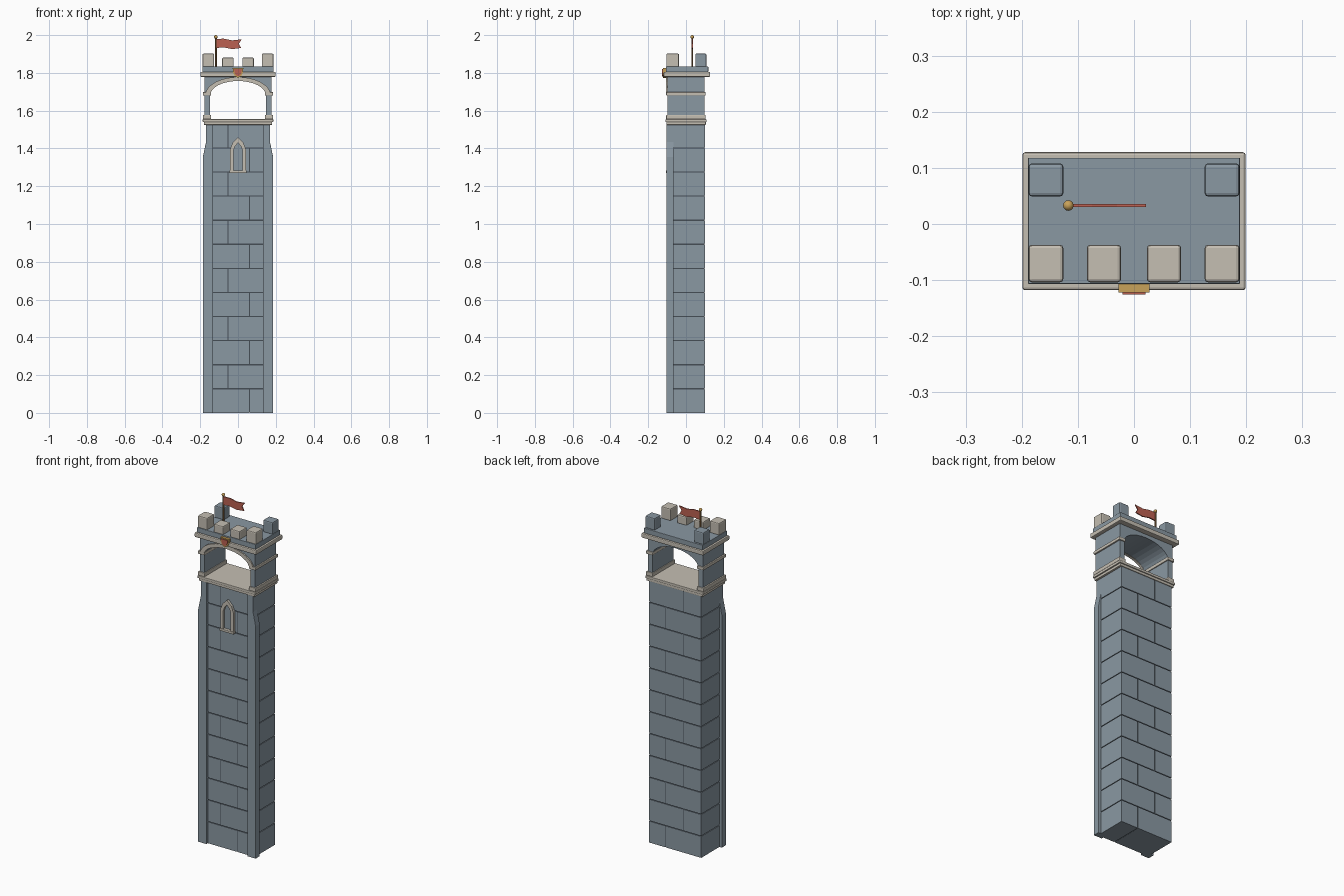
import bpy, bmesh, math
from mathutils import Vector

if "Cube" in bpy.data.objects:
    bpy.data.objects.remove(bpy.data.objects["Cube"])


def material(name, rgb):
    m = bpy.data.materials.new(name)
    m.diffuse_color = (*rgb, 1)
    m.use_nodes = True
    m.node_tree.nodes["Principled BSDF"].inputs["Base Color"].default_value = m.diffuse_color
    return m


SLATE = material("slate stone", (0.255, 0.315, 0.365))
PALE = material("pale stone", (0.56, 0.52, 0.45))
MORTAR = material("dark mortar", (0.06, 0.075, 0.09))
RED = material("red cloth", (0.50, 0.12, 0.085))
GOLD = material("gold", (0.58, 0.36, 0.10))
WOOD = material("brown wood", (0.25, 0.13, 0.05))


def finish(name, bm, mat, bevel=0):
    bmesh.ops.recalc_face_normals(bm, faces=bm.faces)
    me = bpy.data.meshes.new(name)
    bm.to_mesh(me)
    bm.free()
    me.materials.append(mat)
    ob = bpy.data.objects.new(name, me)
    bpy.context.collection.objects.link(ob)
    if bevel:
        mod = ob.modifiers.new("soft edges", 'BEVEL')
        mod.width = bevel
        mod.segments = 2
    return ob


def add_box(bm, x0, x1, y0, y1, z0, z1):
    vs = bmesh.ops.create_cube(bm, size=1)['verts']
    for v in vs:
        v.co = Vector(((x0 + x1) / 2 + v.co.x * (x1 - x0),
                       (y0 + y1) / 2 + v.co.y * (y1 - y0),
                       (z0 + z1) / 2 + v.co.z * (z1 - z0)))


def box(name, mat, x0, x1, y0, y1, z0, z1, bevel=0):
    bm = bmesh.new()
    add_box(bm, x0, x1, y0, y1, z0, z1)
    return finish(name, bm, mat, bevel)


def extrude_xz(name, mat, pts, y0, y1, bevel=0):
    """Extrude an (x, z) outline along y."""
    bm = bmesh.new()
    face = bm.faces.new([bm.verts.new((x, y0, z)) for x, z in pts])
    ext = bmesh.ops.extrude_face_region(bm, geom=[face])['geom']
    for v in ext:
        if isinstance(v, bmesh.types.BMVert):
            v.co.y = y1
    return finish(name, bm, mat, bevel)


def arc(a, b, z, n=16):
    """Half ellipse from left to right."""
    return [(-a * math.cos(math.pi * i / n), z + b * math.sin(math.pi * i / n))
            for i in range(n + 1)]


# Shaft: mortar core with courses of blocks, joints alternating
HX, FRONT, BACK, ROW, GAP = 0.169, -0.088, 0.101, 0.1275, 0.003
box("mortar_core", MORTAR, -HX + 0.004, HX - 0.004, FRONT + 0.004, BACK - 0.004, 0.001, 1.53)
bm = bmesh.new()
for r in range(12):
    joint = 0.06 if r % 2 == 0 else -0.053
    z0, z1 = r * ROW + (GAP if r else 0), (r + 1) * ROW - GAP
    add_box(bm, -HX, joint - GAP, FRONT, BACK, z0, z1)
    add_box(bm, joint + GAP, HX, FRONT, BACK, z0, z1)
finish("shaft_blocks", bm, SLATE)

# Front corner buttresses, tapering in near the top
for side, s in (("left", -1), ("right", 1)):
    extrude_xz(side + "_buttress", SLATE,
               [(s * x, z) for x, z in ((0.132, 0), (0.186, 0), (0.186, 1.355),
                                        (0.169, 1.435), (0.169, 1.527), (0.132, 1.527))],
               -0.103, -0.065, 0.002)

# Lancet window: slate panel, pale frame and sill
outer = [(-0.042, 1.28), (-0.042, 1.395), (-0.028, 1.43), (0, 1.458),
         (0.028, 1.43), (0.042, 1.395), (0.042, 1.28)]
inner = [(0.024, 1.28), (0.024, 1.39), (0.015, 1.412), (0, 1.43),
         (-0.015, 1.412), (-0.024, 1.39), (-0.024, 1.28)]
extrude_xz("window_panel", SLATE, outer, -0.089, -0.084)
extrude_xz("window_frame", PALE, outer + inner, -0.102, -0.085)
box("window_sill", PALE, -0.045, 0.045, -0.106, -0.085, 1.27, 1.284, 0.002)

# Belfry floor mouldings
box("floor_lower_moulding", PALE, -0.181, 0.181, -0.104, 0.105, 1.525, 1.54, 0.002)
box("floor_slab", PALE, -0.187, 0.187, -0.109, 0.109, 1.54, 1.555, 0.003)

# Belfry walls with an arched passage running front to back
extrude_xz("belfry_walls", SLATE,
           [(0.148, 1.555), (0.178, 1.555), (0.178, 1.782), (-0.178, 1.782),
            (-0.178, 1.555), (-0.148, 1.555)] + arc(0.148, 0.077, 1.682), -0.098, 0.098)

# Pale arch ring on the front
extrude_xz("front_arch_trim", PALE,
           arc(0.172, 0.094, 1.684) + arc(0.147, 0.075, 1.682)[::-1], -0.106, -0.09)

# Wall bases and imposts wrap each side wall
for side, s in (("left", -1), ("right", 1)):
    for part, z0, z1 in (("base", 1.555, 1.577), ("impost", 1.68, 1.698)):
        x0, x1 = sorted((s * 0.143, s * 0.186))
        box(side + "_wall_" + part, PALE, x0, x1, -0.105, 0.104, z0, z1, 0.003)

# Cornice and roof deck
box("cornice", PALE, -0.199, 0.199, -0.118, 0.128, 1.779, 1.805, 0.005)
box("roof_deck", SLATE, -0.189, 0.189, -0.107, 0.118, 1.805, 1.834, 0.002)

# Merlons: pale along the front, slate at the back corners
for side, s in (("left", -1), ("right", 1)):
    for part, mat, xa, xb, y0, y1, top in (
            ("front_corner_merlon", PALE, 0.126, 0.188, -0.104, -0.037, 1.902),
            ("front_middle_merlon", PALE, 0.023, 0.084, -0.104, -0.037, 1.881),
            ("back_corner_merlon", SLATE, 0.126, 0.188, 0.049, 0.108, 1.902)):
        x0, x1 = sorted((s * xa, s * xb))
        box(side + "_" + part, mat, x0, x1, y0, y1, 1.83, top, 0.006)


# Shield on the cornice: gold border with red field
def shield(k):
    half = [(0.028, 1.826), (0.027, 1.803), (0.017, 1.784)]
    pts = [(0, 1.773)] + half[::-1] + [(-x, z) for x, z in half]
    return [(x * k, 1.803 + (z - 1.803) * k) for x, z in pts]


extrude_xz("shield_border", GOLD, shield(1), -0.122, -0.104)
extrude_xz("shield_field", RED, shield(0.72), -0.126, -0.12)

# Flagpole, finial and swallow-tailed flag
PX, PY = -0.117, 0.033
bpy.ops.mesh.primitive_cylinder_add(vertices=10, radius=0.005, depth=0.16, location=(PX, PY, 1.91))
bpy.context.object.name = "flagpole"
bpy.context.object.data.materials.append(WOOD)
bpy.ops.object.shade_smooth_by_angle()
bpy.ops.mesh.primitive_uv_sphere_add(segments=12, ring_count=8, radius=0.0095,
                                     location=(PX, PY, 1.9905))
bpy.context.object.name = "pole_finial"
bpy.context.object.data.materials.append(GOLD)
bpy.ops.object.shade_smooth_by_angle()
extrude_xz("flag", RED,
           [(PX, 1.98), (-0.075, 1.981), (-0.03, 1.972), (0.021, 1.978), (0.004, 1.955),
            (0.017, 1.932), (-0.03, 1.926), (-0.075, 1.935), (PX, 1.932)], PY - 0.003, PY + 0.003)
